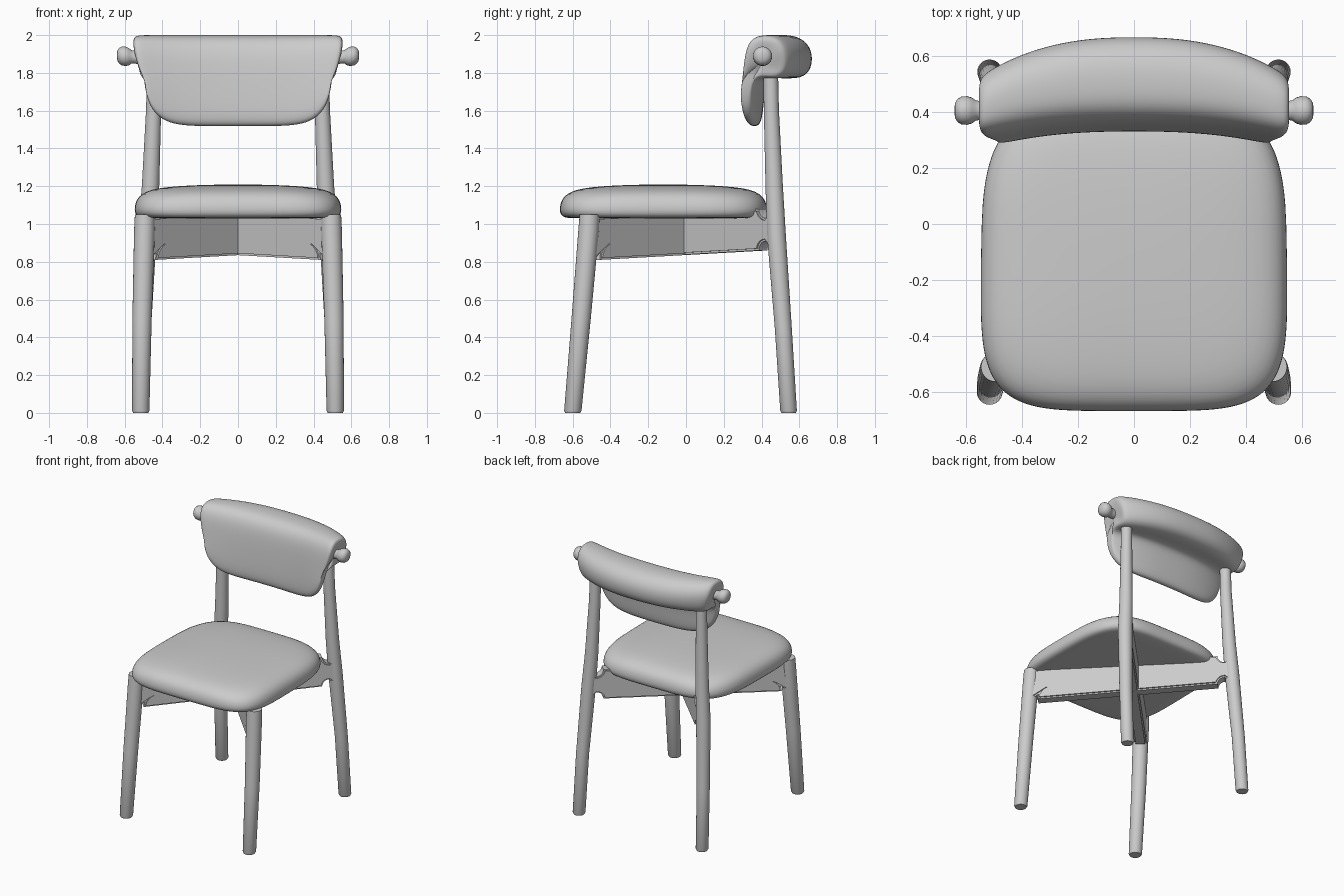
import bpy, bmesh, math
from mathutils import Vector

if "Cube" in bpy.data.objects:
    bpy.data.objects.remove(bpy.data.objects["Cube"])


def finish(name, bm, mirror=False, subsurf=0, angle=50):
    bmesh.ops.recalc_face_normals(bm, faces=bm.faces)
    me = bpy.data.meshes.new(name)
    bm.to_mesh(me)
    bm.free()
    ob = bpy.data.objects.new(name, me)
    bpy.context.collection.objects.link(ob)
    bpy.ops.object.select_all(action='DESELECT')
    ob.select_set(True)
    bpy.context.view_layer.objects.active = ob
    bpy.ops.object.shade_smooth_by_angle(angle=math.radians(angle))
    if mirror:
        ob.modifiers.new("mirror", 'MIRROR').use_mirror_merge = False
    if subsurf:
        m = ob.modifiers.new("smooth", 'SUBSURF')
        m.levels = m.render_levels = subsurf
    return ob


def loft(name, rings, **kw):
    """Skin a list of closed rings and cap both ends."""
    bm = bmesh.new()
    rows = [[bm.verts.new(p) for p in ring] for ring in rings]
    n = len(rows[0])
    for a, b in zip(rows, rows[1:]):
        for i in range(n):
            j = (i + 1) % n
            bm.faces.new((a[i], a[j], b[j], b[i]))
    bm.faces.new(rows[0])
    bm.faces.new(rows[-1])
    return finish(name, bm, **kw)


def circle(c, r, u, v, n=24):
    c, u, v = Vector(c), Vector(u), Vector(v)
    return [c + r * (math.cos(2 * math.pi * i / n) * u + math.sin(2 * math.pi * i / n) * v)
            for i in range(n)]


def leg(name, stations):
    """Tapered round leg from (x, y, z, radius) stations."""
    loft(name, [circle(s[:3], s[3], (1, 0, 0), (0, 1, 0)) for s in stations], mirror=True)


# Legs
leg("front_leg", [(.515, -.60, 0, .04), (.515, -.599, .012, .046), (.508, -.555, .5, .051),
                  (.495, -.515, .97, .055), (.493, -.51, 1.05, .053)])
leg("back_leg", [(.515, .544, 0, .038), (.515, .543, .012, .044), (.505, .515, .45, .045),
                 (.48, .478, .95, .05), (.463, .467, 1.2, .046), (.447, .452, 1.6, .04),
                 (.442, .448, 1.86, .038)])

# Crossing diagonal rails, flared into the legs
a, b = Vector((.495, -.515, 0)), Vector((-.478, .476, 0))
d = (b - a).normalized()
L = (b - a).length
side = d.cross(Vector((0, 0, 1))) * .042
arc = [(math.cos(t), math.sin(t)) for t in (math.radians(18 * k) for k in range(6))]
R, r = .10, .05
outline = [(0, 1.035)]
outline += [(L - .045 - r + r * (1 - c), 1.03 + r * (1 - s)) for c, s in reversed(arc)][::-1]
outline += [(L, 1.08), (L, .87)]
outline += [(L - .045 - r * s, .91 - r * (1 - c)) for c, s in arc]
outline += [(.05 + R * (1 - s), .91 - R * (1 - c)) for c, s in reversed(arc)]
outline += [(0, .81)]
# Keep the upper flare ordered along the rail
outline[1:7] = [(L - .045 - r * s, 1.03 + r * (1 - c)) for c, s in reversed(arc)]
bm = bmesh.new()
f = bm.faces.new([bm.verts.new(a + d * u - side + Vector((0, 0, z))) for u, z in outline])
ext = bmesh.ops.extrude_face_region(bm, geom=[f])
bmesh.ops.translate(bm, vec=side * 2, verts=[v for v in ext["geom"] if isinstance(v, bmesh.types.BMVert)])
long_edges = [e for e in bm.edges if len(e.link_faces) == 2
              and abs((e.verts[0].co - e.verts[1].co).normalized().dot(side.normalized())) < .5]
bmesh.ops.bevel(bm, geom=long_edges, offset=.01, segments=2, affect='EDGES')
finish("cross_rail", bm, mirror=True)


# Seat cushion: stacked rounded-square rings, softer towards the crown
def seat_ring(k, z, n, count=64):
    pts = []
    for i in range(count):
        t = 2 * math.pi * (i + .5) / count
        c, s = math.cos(t), math.sin(t)
        x = math.copysign(abs(c) ** (2 / n), c)
        y = math.copysign(abs(s) ** (2 / n), s)
        taper = 1 - .09 * max(0, y) ** 2
        pts.append((x * .55 * k * taper, -.12 + .55 * k * y, z))
    return pts


loft("seat", [seat_ring(*s) for s in
              [(.3, 1.03, 3), (.86, 1.03, 4.6), (.95, 1.032, 4.6), (.988, 1.048, 4.6),
               (1, 1.075, 4.6), (.99, 1.112, 4.5), (.96, 1.145, 4.3), (.89, 1.172, 4),
               (.78, 1.189, 3.6), (.6, 1.2, 3), (.35, 1.207, 2.5), (.1, 1.209, 2.2)]],
     subsurf=1, angle=80)

# Backrest: thin panel with a thick roll folded over the top
profile = [(.33, 1.545), (.33, 1.62), (.338, 1.72), (.347, 1.81), (.36, 1.9), (.385, 1.96),
           (.43, 1.995), (.5, 2.002), (.57, 1.998), (.63, 1.972), (.668, 1.915), (.668, 1.84),
           (.64, 1.788), (.58, 1.768), (.5, 1.775), (.44, 1.768), (.418, 1.7), (.41, 1.62),
           (.4, 1.545), (.38, 1.517), (.35, 1.517)]


def back_ring(s, k):
    g = max(.06, (1 - abs(s) ** 6) ** .5 if abs(s) < 1 else 0)
    pts = []
    for y, z in profile:
        w = .553 - .055 * min(1, max(0, (1.93 - z) / .25))
        t = (y - .33) / .34
        if z < 1.767:
            z = 1.767 - (1.767 - z) * g
        y -= (.05 + .085 * t) * abs(s) ** 2.5
        cy = .44
        pts.append((s * w, cy + (y - cy) * k, 1.885 + (z - 1.885) * k))
    return pts


half = [(0, 1), (.15, 1), (.3, 1), (.45, 1), (.6, 1), (.72, 1), (.82, 1), (.9, .995),
        (.95, .98), (.985, .93), (1, .82), (1.003, .55)]
stations = [(-s, k) for s, k in reversed(half[1:])] + half
loft("backrest", [back_ring(s, k) for s, k in stations], subsurf=2, angle=80)

# Side knobs on the backrest
knob = [(.45, .03), (.55, .034), (.565, .036), (.578, .046), (.595, .051), (.615, .05),
        (.63, .041), (.638, .028), (.641, .01)]
loft("side_knob", [circle((x, .405, 1.885 + (x - .57) * .1), q, (0, 1, 0), (0, 0, 1))
                   for x, q in knob], mirror=True)
